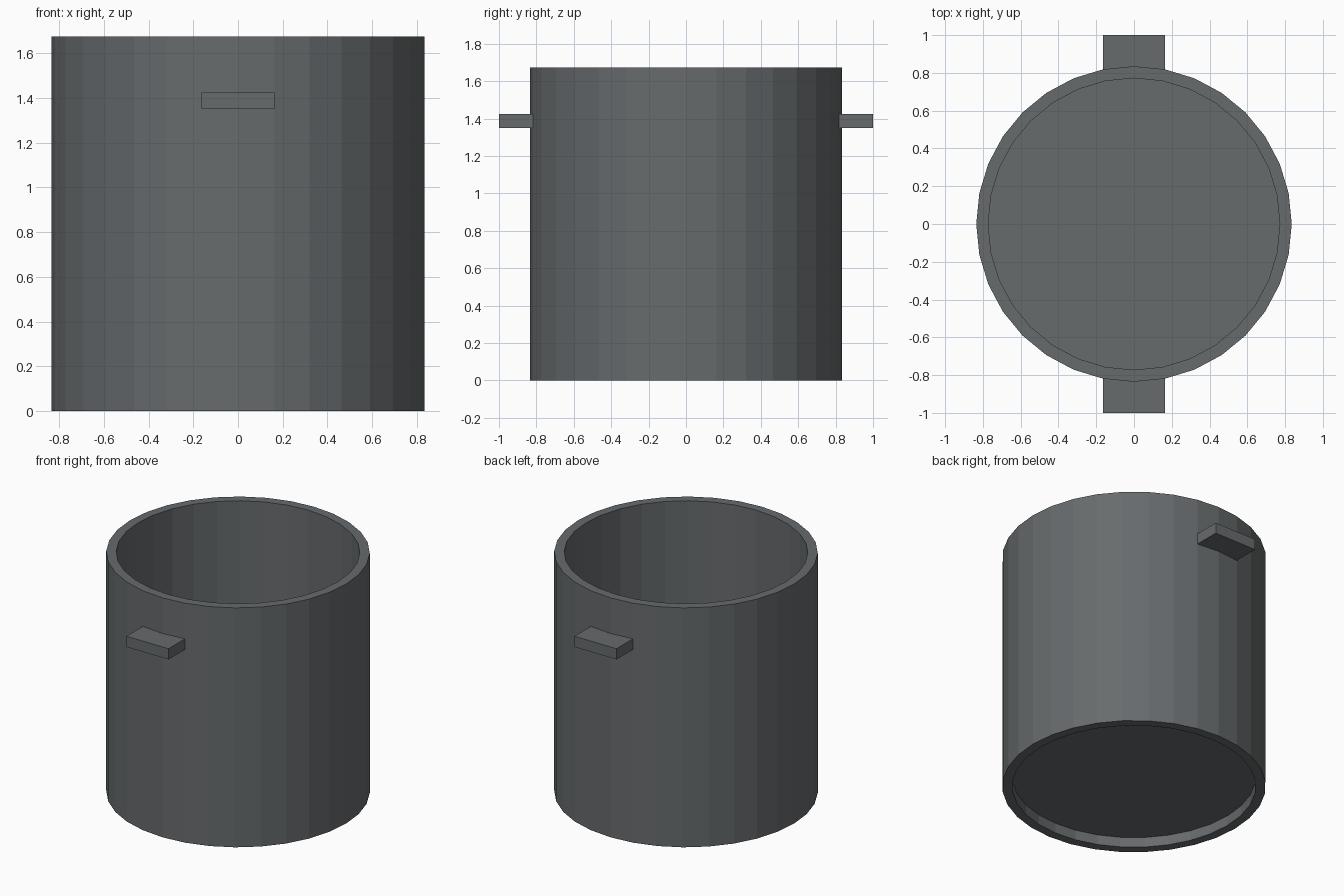
import bpy, bmesh, math

if "Cube" in bpy.data.objects:
    bpy.data.objects.remove(bpy.data.objects["Cube"])

SIDES = 32
R_OUT, R_IN = 0.835, 0.772
HEIGHT = 1.674
FLOOR_LOW, FLOOR_TOP = 0.07, 0.08

grey = bpy.data.materials.new("dark grey metal")
grey.diffuse_color = (0.135, 0.147, 0.152, 1)
grey.use_nodes = True
grey.node_tree.nodes["Principled BSDF"].inputs["Base Color"].default_value = grey.diffuse_color


def finish(bm, name):
    bmesh.ops.recalc_face_normals(bm, faces=bm.faces)
    mesh = bpy.data.meshes.new(name)
    bm.to_mesh(mesh)
    bm.free()
    mesh.materials.append(grey)
    obj = bpy.data.objects.new(name, mesh)
    bpy.context.collection.objects.link(obj)
    return obj


def ring(bm, radius, z):
    return [bm.verts.new((radius * math.cos(2 * math.pi * i / SIDES),
                          radius * math.sin(2 * math.pi * i / SIDES), z))
            for i in range(SIDES)]


# Pot body: underside recess, foot rim, outer wall, top rim, inner wall, floor
bm = bmesh.new()
profile = [(R_IN, FLOOR_LOW), (R_IN, 0), (R_OUT, 0),
           (R_OUT, HEIGHT), (R_IN, HEIGHT), (R_IN, FLOOR_TOP)]
rings = [ring(bm, r, z) for r, z in profile]
for a, b in zip(rings, rings[1:]):
    for i in range(SIDES):
        j = (i + 1) % SIDES
        bm.faces.new((a[i], a[j], b[j], b[i]))
bm.faces.new(rings[0])
bm.faces.new(rings[-1])
finish(bm, "pot_body")

# Grip tabs: two wall facets wide, following the wall, flat outer end
step = 2 * math.pi / SIDES
half_w = R_OUT * math.sin(step)
wall_y = R_OUT * math.cos(step)
for side, name in ((-1, "front_handle"), (1, "back_handle")):
    bm = bmesh.new()
    outline = [(-half_w, wall_y), (0, R_OUT), (half_w, wall_y),
               (half_w, 1), (-half_w, 1)]
    base = bm.faces.new([bm.verts.new((x, side * y, 1.35)) for x, y in outline])
    top = bmesh.ops.extrude_face_region(bm, geom=[base])["geom"]
    bmesh.ops.translate(bm, vec=(0, 0, 0.075),
                        verts=[v for v in top if isinstance(v, bmesh.types.BMVert)])
    # drop the face pressed against the wall
    hidden = [f for f in bm.faces
              if all(abs(v.co.y) < R_OUT + 0.001 for v in f.verts)]
    bmesh.ops.delete(bm, geom=hidden, context='FACES')
    finish(bm, name)
